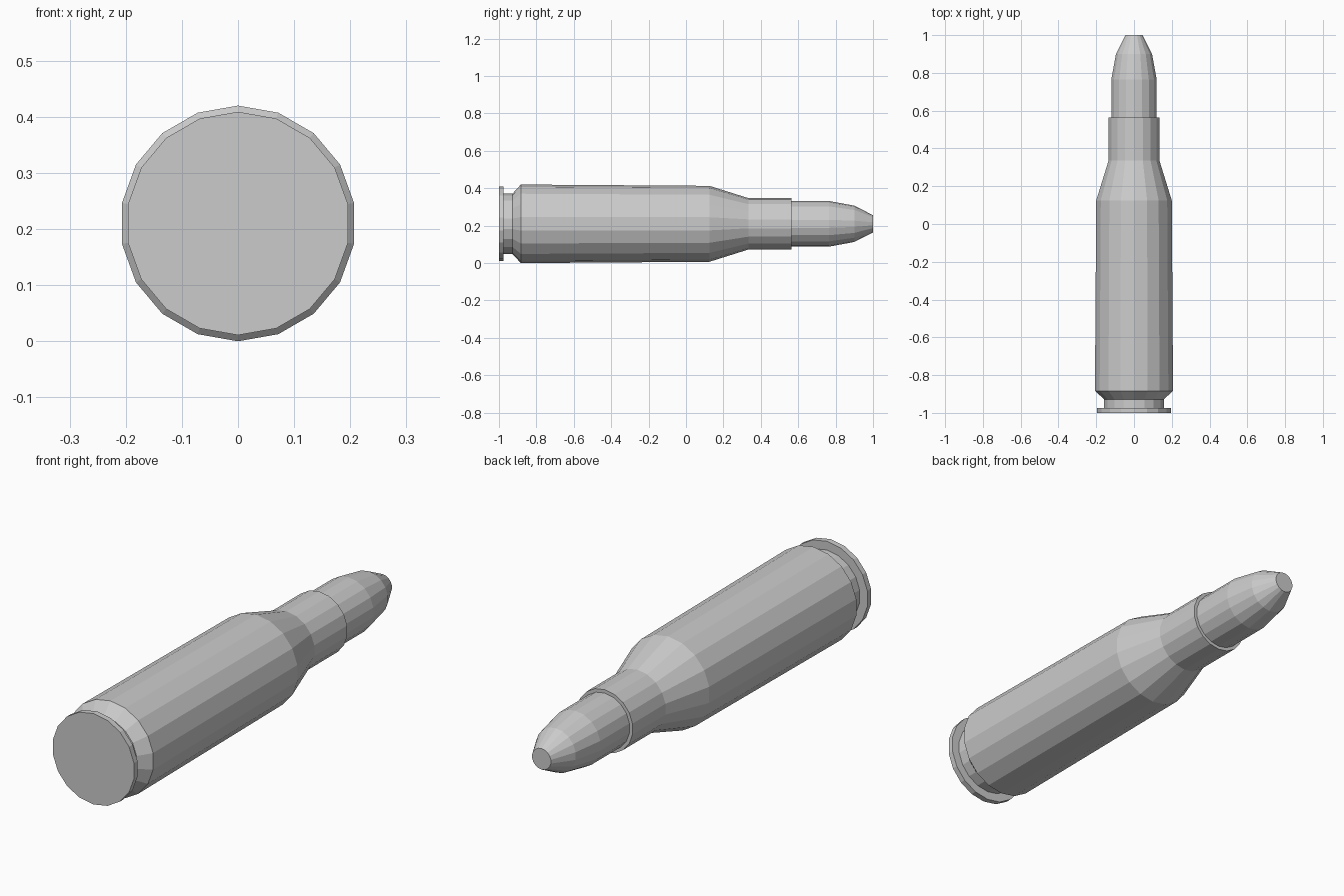
import bpy
import bmesh
from math import sin, cos, pi

SIDES = 18
AXIS_Z = 0.21

cube = bpy.data.objects.get("Cube")
if cube:
    bpy.data.objects.remove(cube, do_unlink=True)

# Single plain grey
grey = bpy.data.materials.new("plain grey")
grey.use_nodes = True
grey.diffuse_color = (0.6, 0.6, 0.6, 1)
grey.node_tree.nodes["Principled BSDF"].inputs["Base Color"].default_value = (0.6, 0.6, 0.6, 1)


def turned_part(name, profile):
    """Flat-faced closed solid turned around the y axis from (y, radius) pairs."""
    bm = bmesh.new()
    rings = []
    for y, r in profile:
        angles = [2 * pi * i / SIDES for i in range(SIDES)]
        rings.append([bm.verts.new((r * sin(a), y, AXIS_Z + r * cos(a))) for a in angles])
    for a, b in zip(rings, rings[1:]):
        for i in range(SIDES):
            j = (i + 1) % SIDES
            bm.faces.new((a[i], a[j], b[j], b[i]))
    bm.faces.new(rings[0])
    bm.faces.new(rings[-1])
    bmesh.ops.recalc_face_normals(bm, faces=bm.faces)
    mesh = bpy.data.meshes.new(name)
    bm.to_mesh(mesh)
    bm.free()
    mesh.materials.append(grey)
    obj = bpy.data.objects.new(name, mesh)
    bpy.context.collection.objects.link(obj)


# Case: rim, groove, tapered body, shoulder and neck
turned_part("case", [(-1, 0.199), (-0.975, 0.199), (-0.975, 0.161), (-0.928, 0.161),
                     (-0.883, 0.21), (0.125, 0.203), (0.335, 0.137), (0.563, 0.137)])

# Tip seated in the neck, with a blunt end
turned_part("tip", [(0.5, 0.122), (0.765, 0.122), (0.9, 0.097), (1, 0.046)])
